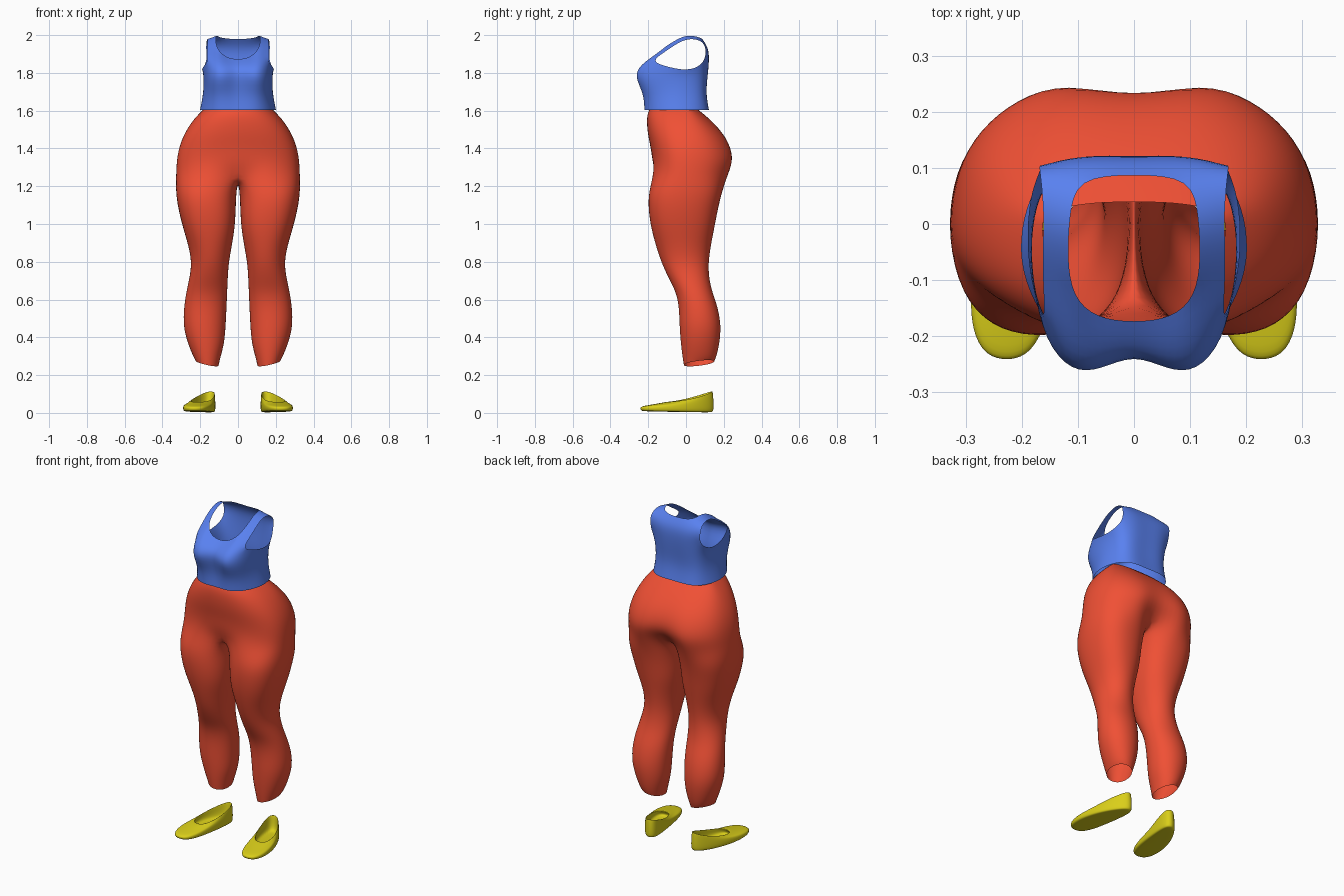
import bpy, bmesh
from math import sin, cos, pi, radians

if "Cube" in bpy.data.objects:
    bpy.data.objects.remove(bpy.data.objects["Cube"])


def material(name, rgb):
    m = bpy.data.materials.new(name)
    m.diffuse_color = (*rgb, 1)
    m.use_nodes = True
    m.node_tree.nodes["Principled BSDF"].inputs["Base Color"].default_value = m.diffuse_color
    return m


def make_half(name, verts, faces, mat):
    """Half cage -> welded, mirrored, subdivided smooth object."""
    me = bpy.data.meshes.new(name)
    me.from_pydata(verts, [], faces)
    bm = bmesh.new()
    bm.from_mesh(me)
    bmesh.ops.remove_doubles(bm, verts=bm.verts, dist=0.0005)
    bmesh.ops.recalc_face_normals(bm, faces=bm.faces)
    for f in bm.faces:
        f.smooth = True
    bm.to_mesh(me)
    bm.free()
    ob = bpy.data.objects.new(name, me)
    bpy.context.collection.objects.link(ob)
    me.materials.append(mat)
    mir = ob.modifiers.new("mirror", 'MIRROR')
    mir.use_clip = True
    sub = ob.modifiers.new("smooth", 'SUBSURF')
    sub.levels = sub.render_levels = 2
    return ob


def power(v, e):
    return (1 if v >= 0 else -1) * abs(v) ** e


blue = material("blue cloth", (0.10, 0.22, 0.87))
red = material("red cloth", (0.87, 0.08, 0.035))
yellow = material("yellow leather", (0.70, 0.62, 0.01))

# Tank top: body rings from front centre round to back centre (x, y)
body = [
    (1.603, [(0, -.217), (.06, -.222), (.108, -.215), (.158, -.178), (.197, -.10),
             (.205, -.03), (.188, .05), (.147, .103), (.09, .124), (0, .120)]),
    (1.69, [(0, -.212), (.06, -.226), (.11, -.222), (.155, -.178), (.180, -.10),
            (.186, -.03), (.168, .05), (.137, .092), (.08, .108), (0, .102)]),
    (1.78, [(0, -.236), (.06, -.270), (.11, -.279), (.16, -.225), (.180, -.11),
            (.182, -.02), (.172, .05), (.142, .097), (.085, .117), (0, .112)]),
]
cage = {(r, c): (x, y, z) for r, (z, ring) in enumerate(body) for c, (x, y) in enumerate(ring)}
# Armhole level
for c, p in enumerate([(0, -.226, 1.83), (.06, -.248, 1.835), (.11, -.248, 1.845), (.157, -.19, 1.86),
                       (.186, -.10, 1.833), (.192, -.01, 1.812), (.182, .065, 1.828),
                       (.163, .102, 1.87), (.09, .125, 1.86), (0, .120, 1.86)]):
    cage[3, c] = p
# Chest, upper back and shoulder straps
cage.update({
    (4, 0): (0, -.176, 1.868), (4, 1): (.068, -.168, 1.882), (4, 2): (.110, -.130, 1.925),
    (4, 3): (.162, -.110, 1.912), (5, 2): (.119, -.06, 1.972), (5, 3): (.163, -.05, 1.955),
    (6, 2): (.115, .01, 2.005), (6, 3): (.160, .015, 1.985),
    (4, 7): (.170, .107, 1.93), (4, 8): (.10, .124, 1.93), (4, 9): (0, .118, 1.93),
    (5, 7): (.166, .085, 1.972), (5, 8): (.104, .084, 1.985), (5, 9): (0, .088, 1.976),
    (6, 7): (.160, .015, 1.985), (6, 8): (.115, .01, 2.005)})
keys = list(cage)
index = {k: i for i, k in enumerate(keys)}
faces = []
for r, c in keys:
    quad = [(r, c), (r, c + 1), (r + 1, c + 1), (r + 1, c)]
    if all(q in index for q in quad):
        faces.append([index[q] for q in quad])
make_half("tank_top", [cage[k] for k in keys], faces, blue)

# Trousers: half hip rings (z, half width, front y, back y, cleft depth)
hips = [(1.625, .165, -.185, .040, 0), (1.59, .203, -.206, .085, 0), (1.54, .250, -.211, .145, 0),
        (1.47, .292, -.204, .215, .012), (1.40, .318, -.188, .256, .025),
        (1.33, .329, -.180, .272, .05), (1.26, .332, -.192, .248, .11)]
# Leg rings (z, inner x, outer x, front y, back y)
legs = [(1.17, .006, .334, -.204, .197), (1.08, .009, .321, -.205, .174), (.98, .014, .295, -.190, .155),
        (.88, .031, .264, -.163, .135), (.79, .048, .248, -.132, .122), (.71, .052, .261, -.094, .126),
        (.64, .055, .277, -.056, .142), (.56, .058, .290, -.040, .172), (.46, .063, .294, -.038, .190),
        (.37, .070, .270, -.031, .181), (.30, .090, .240, -.022, .165), (.245, .102, .226, -.014, .152)]
OUT, INN = 11, 3
verts, faces, starts = [], [], []
for k, (z, w, yf, yb, cleft) in enumerate(hips):
    starts.append(len(verts))
    for i in range(OUT):
        a = radians(-90 + 180 * i / (OUT - 1))
        x = w * power(cos(a), .84) if 0 < i < OUT - 1 else 0
        s = power(sin(a), .84)
        y = s * (yb if s > 0 else -yf)
        if i == OUT - 1:
            y -= cleft
        if i == 0 and k == len(hips) - 1:
            y += .05
        verts.append((x, y, z))
# Crotch seam
verts += [(0, .075, 1.228), (0, 0, 1.215), (0, -.08, 1.225)]
for z, xi, xo, yf, yb in legs:
    starts.append(len(verts))
    e = .82 if z > .9 else .95
    cx, rx, cy, ry = (xi + xo) / 2, (xo - xi) / 2, (yf + yb) / 2, (yb - yf) / 2
    angles = [-135 + 270 * i / (OUT - 1) for i in range(OUT)]
    angles += [135 + 90 * (j + 1) / (INN + 1) for j in range(INN)]
    for a in map(radians, angles):
        x, y = cx + rx * power(cos(a), e), cy + ry * power(sin(a), e)
        tilt = (.22 * (x - .12) + .12 * y) if z < .25 else 0
        verts.append((x, y, z + tilt))
for r in range(len(starts) - 1):
    a, b = starts[r], starts[r + 1]
    n = OUT + INN
    closed = r >= len(hips) - 1
    for i in range(n if closed else OUT - 1):
        j = (i + 1) % n
        faces.append([a + i, a + j, b + j, b + i])
make_half("trousers", verts, faces, red)

# Flat shoes: stacked outline loops from sole to rim, then inside down to the insole
N = 24


def outline(v0, v1, width, height):
    loop = []
    for i in range(N):
        t = 2 * pi * i / N
        v = v0 + (v1 - v0) * (1 - cos(t)) / 2
        w = power(sin(t), .8) * (.051 + .036 * v) * width
        slope = .165 - .15 * v          # centre line bends outward
        x = .14 + .165 * v - .075 * v * v + w
        loop.append((x, .146 - .39 * v + w * slope / .39, height(v)))
    return loop


def rim_z(v):
    return .119 - .16 * v + .105 * v * v


loops = [outline(.06, .94, .78, lambda v: .002 + .006 * v),
         outline(.01, .99, .96, lambda v: .004 + .008 * v),
         outline(0, 1, 1.02, lambda v: .022),
         outline(0, .995, 1.0, lambda v: .06 - .025 * v),
         outline(.01, .80, .90, lambda v: rim_z(v) - .012),
         outline(.018, .62, .80, rim_z),
         outline(.03, .61, .76, lambda v: rim_z(v) - .004),
         outline(.05, .66, .76, lambda v: .03),
         outline(.12, .58, .45, lambda v: .022)]
verts = [p for loop in loops for p in loop]
faces = [[r * N + i, r * N + (i + 1) % N, (r + 1) * N + (i + 1) % N, (r + 1) * N + i]
         for r in range(len(loops) - 1) for i in range(N)]
faces += [list(range(N)), list(range((len(loops) - 1) * N, len(loops) * N))]
make_half("shoes", verts, faces, yellow)
